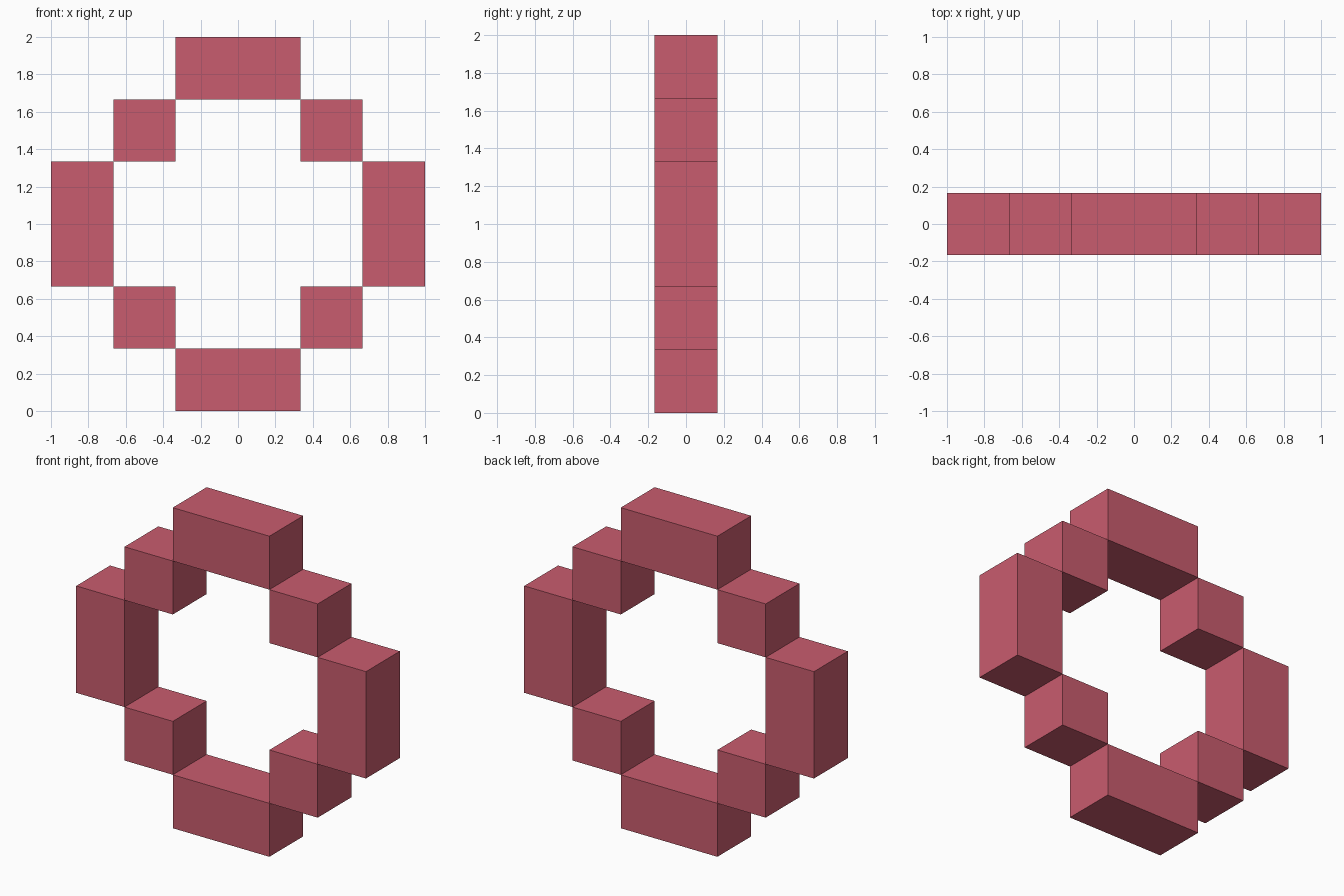
import bpy

if "Cube" in bpy.data.objects:
    bpy.data.objects.remove(bpy.data.objects["Cube"])

U = 1 / 3  # one block of the 6 x 6 grid

rose = bpy.data.materials.new("rose_red")
rose.diffuse_color = (0.584, 0.107, 0.156, 1)
rose.use_nodes = True
rose.node_tree.nodes["Principled BSDF"].inputs["Base Color"].default_value = rose.diffuse_color


def block(name, x, z, w, h):
    """Box centred at (x, z) with size w by h, all in grid blocks, one block deep."""
    bpy.ops.mesh.primitive_cube_add(size=1, location=(x * U, 0, z * U))
    ob = bpy.context.object
    ob.name = name
    ob.scale = (w * U, U, h * U)
    bpy.ops.object.transform_apply(location=False, rotation=False, scale=True)
    ob.data.materials.append(rose)


# Long bars at the top and bottom of the ring
block("bottom_bar", 0, 0.5, 2, 1)
block("top_bar", 0, 5.5, 2, 1)

# Upright side bars and the corner cubes, mirrored left and right
for side, s in (("left", -1), ("right", 1)):
    block(side + "_side_bar", s * 2.5, 3, 1, 2)
    block(side + "_lower_corner", s * 1.5, 1.5, 1, 1)
    block(side + "_upper_corner", s * 1.5, 4.5, 1, 1)
